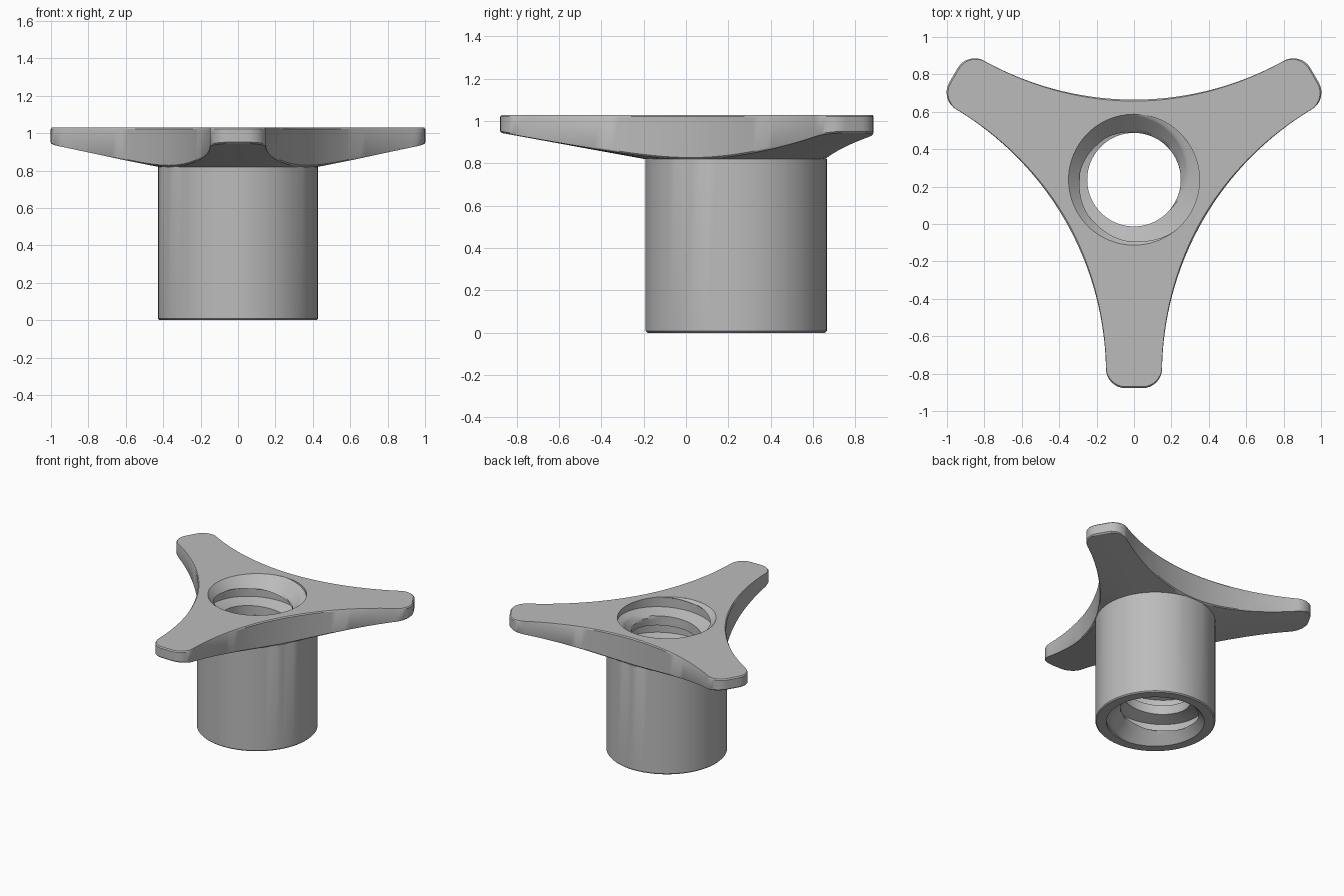
import bpy, bmesh, math

old = bpy.data.objects.get("Cube")
if old:
    bpy.data.objects.remove(old)

CY = 0.237             # hub axis position in y
TOP, SEAT = 1.03, 0.82  # top of the knob, top of the hub
HUB, ROOT, CREST = 0.428, 0.35, 0.25
PITCH, TURN = 0.2, 2 * math.pi

grey = bpy.data.materials.new("plain grey")
grey.use_nodes = True
grey.diffuse_color = (0.5, 0.5, 0.5, 1)
grey.node_tree.nodes["Principled BSDF"].inputs["Base Color"].default_value = grey.diffuse_color


def skin(name, rows, closed, inward=False):
    """Join rows of points (each running round the axis) with quads."""
    bm = bmesh.new()
    grid = [[bm.verts.new((x, y + CY, z)) for x, y, z in row] for row in rows]
    n = len(rows[0])
    for a, b in zip(grid, grid[1:]):
        for j in range(n if closed else n - 1):
            k = (j + 1) % n
            quad = [a[j], a[k], b[k], b[j]]
            bm.faces.new(quad[::-1] if inward else quad)
    bmesh.ops.remove_doubles(bm, verts=bm.verts, dist=0.0002)
    mesh = bpy.data.meshes.new(name)
    bm.to_mesh(mesh)
    bm.free()
    mesh.materials.append(grey)
    obj = bpy.data.objects.new(name, mesh)
    bpy.context.collection.objects.link(obj)
    bpy.ops.object.select_all(action='DESELECT')
    obj.select_set(True)
    bpy.context.view_layer.objects.active = obj
    bpy.ops.object.shade_smooth_by_angle(angle=math.radians(30))
    return obj


# Outline of one third: rounded arm tip, then the concave sweep to the next arm
def third():
    a, b, r = 0.045, 1.01, 0.105
    pts = []
    for side, start in ((-1, 180), (1, 270)):
        for i in range(9):
            t = math.radians(start + 90 * i / 8)
            pts.append((side * a + r * math.cos(t), -b + r * math.sin(t)))
    half, rise = 0.782, 0.625
    sag = rise - HUB
    big = (half ** 2 + sag ** 2) / (2 * sag)
    span = math.asin(half / big)
    for i in range(37):
        t = span * (1 - i / 18)
        x, y = big * math.sin(t), HUB + big * (1 - math.cos(t))
        c, s = math.cos(-TURN / 3), math.sin(-TURN / 3)
        pts.append((x * c - y * s, x * s + y * c))
    return pts


outline = []
for k in range(3):
    c, s = math.cos(k * TURN / 3), math.sin(k * TURN / 3)
    outline += [(x * c - y * s, x * s + y * c) for x, y in third()]


# Body: hub, conical arm undersides, rims and flat top as one skin
def ring(radius, z):
    return [(x / math.hypot(x, y) * radius, y / math.hypot(x, y) * radius, z)
            for x, y in outline]


def edge(inset, height):
    row = []
    for x, y in outline:
        r = math.hypot(x, y)
        f = 1 - inset / r
        row.append((x * f, y * f, height(r)))
    return row


def under(r):
    return SEAT + 0.18 * max(0, r - HUB)


B = 0.008
skin("knob_body", [
    ring(ROOT, 0), ring(HUB - B, 0), ring(HUB, B), ring(HUB, SEAT),
    edge(B, under), edge(0, lambda r: under(r) + B),
    edge(0, lambda r: TOP - B), edge(B, lambda r: TOP), ring(ROOT, TOP),
], True)

# Bore: right-hand trapezoidal thread with a chamfer at both ends
corners = [(0, ROOT), (0.073, ROOT), (0.1, CREST), (0.173, CREST), (PITCH, ROOT)]
profile = []
for (z0, r0), (z1, r1) in zip(corners, corners[1:]):
    profile += [(z0 + (z1 - z0) * i / 5, r0 + (r1 - r0) * i / 5) for i in range(5)]

COLS = 96
rows = []
for k in range(-7, 2):
    for dz, r in profile:
        row = []
        for j in range(COLS + 1):
            t = TURN * j / COLS
            z = TOP - PITCH / 4 + k * PITCH + dz + PITCH * j / COLS
            z = min(TOP, max(0, z))
            rad = max(r, ROOT - z, ROOT - (TOP - z))
            row.append((rad * math.cos(t), rad * math.sin(t), z))
        rows.append(row)
# points pressed flat against either end sit on the rim circle
skin("threaded_bore", rows, False, inward=True)
